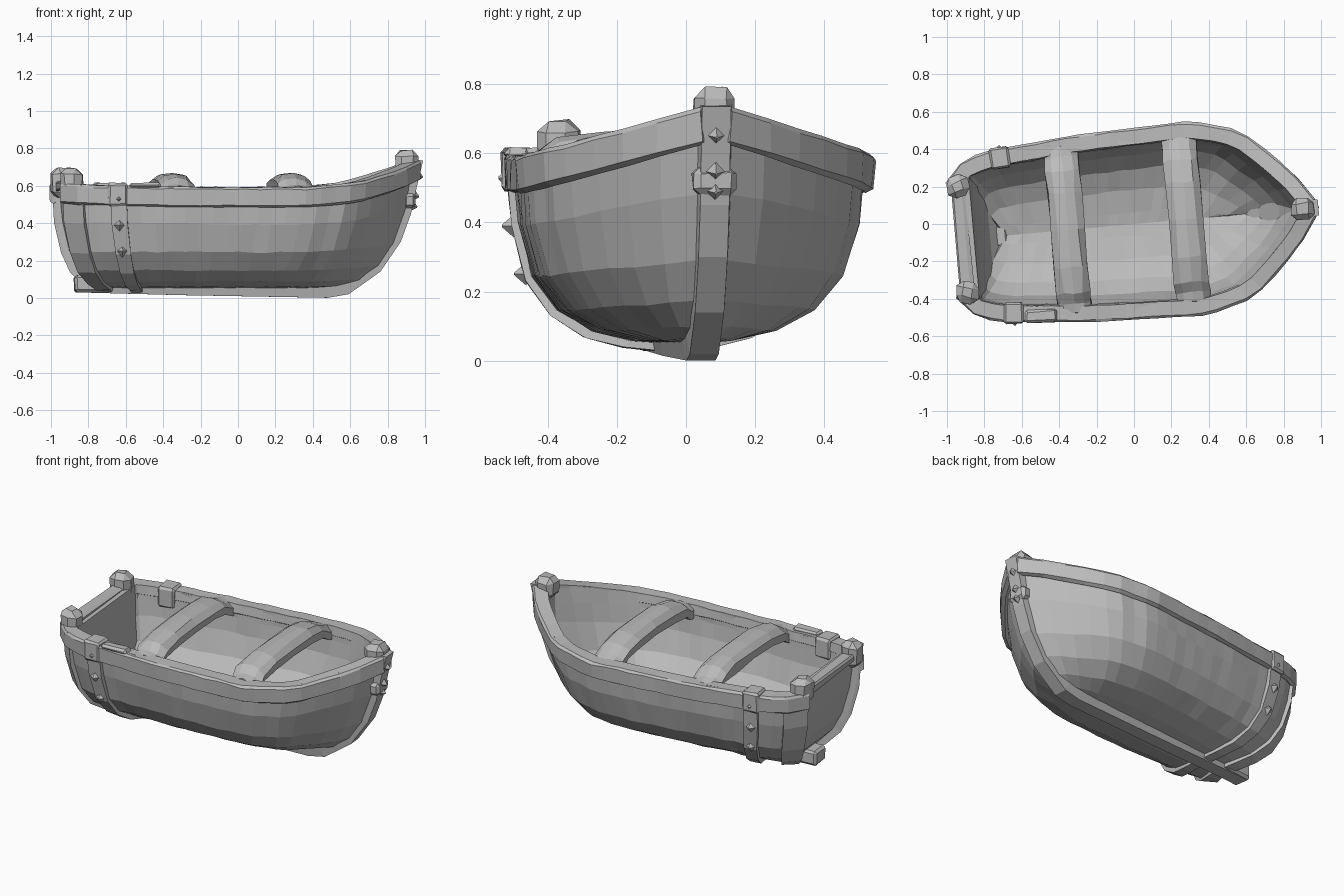
import bpy, bmesh, math, random
from mathutils import Vector, Matrix

random.seed(4)
if "Cube" in bpy.data.objects:
    bpy.data.objects.remove(bpy.data.objects["Cube"])

HEADING = 0.09  # the boat lies slightly turned
wood = bpy.data.materials.new("weathered_grey")
wood.use_nodes = True
GREY = (0.5, 0.5, 0.5, 1)
wood.diffuse_color = GREY
wood.node_tree.nodes["Principled BSDF"].inputs["Base Color"].default_value = GREY

# Rim outline: (position along boat, half width, rim height)
STATIONS = [(0, .29, .61), (.035, .38, .605), (.1, .43, .60), (.35, .475, .59),
            (.5, .485, .59), (.685, .495, .59), (.815, .425, .615),
            (.945, .19, .685), (1, .03, .73)]
# Waterlines: (height fraction, width factor, stern x, bow x)
LEVELS = [(0, .02, -.73, .55), (.02, .25, -.76, .61), (.07, .5, -.81, .68),
          (.18, .72, -.865, .765), (.36, .88, -.91, .845),
          (.64, .97, -.945, .905), (.83, .99, -.955, .93), (1, 1, -.965, .955)]
HEIGHTS = [row[0] for row in LEVELS]


def sample(table, k):
    for a, b in zip(table, table[1:]):
        if k <= b[0]:
            f = (k - a[0]) / (b[0] - a[0])
            return [u + (v - u) * f for u, v in zip(a[1:], b[1:])]
    return table[-1][1:]


def hull_point(s, t, off=0):
    """Point on the +y half of the hull, moved outward by off."""
    w, rim = sample(STATIONS, s)
    g, stern, bow = sample(LEVELS, t)
    s0, s1 = max(0, s - .03), min(1, s + .03)
    slope = Vector(((s1 - s0) * 1.92, sample(STATIONS, s1)[0] - sample(STATIONS, s0)[0])).normalized()
    x = stern + (bow - stern) * s - slope.y * off
    y = max(0, w * g + slope.x * off)
    return Vector((x, y, .05 + (rim - .05) * t - off * (1 - t)))


def finish(name, bm, mirror=False, rough=0):
    for v in bm.verts:
        if rough and abs(v.co.y) > .01:
            v.co += Vector([random.uniform(-rough, rough) for _ in range(3)])
    bmesh.ops.recalc_face_normals(bm, faces=bm.faces)
    mesh = bpy.data.meshes.new(name)
    bm.to_mesh(mesh)
    bm.free()
    mesh.materials.append(wood)
    obj = bpy.data.objects.new(name, mesh)
    bpy.context.collection.objects.link(obj)
    obj.rotation_euler.z = HEADING
    if mirror:
        mod = obj.modifiers.new("mirror", 'MIRROR')
        mod.use_axis = (False, True, False)
        mod.use_mirror_merge = False
    return obj


def loft(name, rings, mirror=False, rough=0):
    """Skin closed rings of equal size and cap both ends."""
    bm = bmesh.new()
    rows = [[bm.verts.new(p) for p in ring] for ring in rings]
    n = len(rows[0])
    for a, b in zip(rows, rows[1:]):
        for i in range(n):
            j = (i + 1) % n
            bm.faces.new((a[i], a[j], b[j], b[i]))
    bm.faces.new(rows[0])
    bm.faces.new(rows[-1])
    return finish(name, bm, mirror, rough)


def block(name, centre, size, bevel=.02, mirror=False, turn=0, rough=.003):
    bm = bmesh.new()
    m = Matrix.Translation(centre) @ Matrix.Rotation(turn, 4, 'Z') @ Matrix.Diagonal((*size, 1))
    bmesh.ops.create_cube(bm, size=1, matrix=m)
    bmesh.ops.bevel(bm, geom=bm.edges[:], offset=bevel, segments=1, affect='EDGES')
    return finish(name, bm, mirror, rough)


def stud(name, centre, direction, mirror=False, radius=.034):
    bm = bmesh.new()
    turn = Vector(direction).to_track_quat('Z', 'Y').to_matrix().to_4x4()
    bmesh.ops.create_cone(bm, cap_ends=True, segments=4, radius1=radius, radius2=.004,
                          depth=.035, matrix=Matrix.Translation(centre) @ turn)
    return finish(name, bm, mirror)


def band(name, s0, s1, off, depth, rough=0):
    """Strip wrapping the hull from keel to rim."""
    loft(name, [[hull_point(s0, t, off), hull_point(s1, t, off),
                 hull_point(s1, t, -depth), hull_point(s0, t, -depth)] for t in HEIGHTS],
         True, rough)


# Hull shell
steps = [i / 24 for i in range(25)]
loft("hull", [[hull_point(s, t) for t in HEIGHTS] +
              [hull_point(s, t, -.06) for t in reversed(HEIGHTS)] for s in steps], True, .004)

# Gunwale with a shallow overhanging lip
rings = []
for s in steps:
    ring = []
    for off, dz in ((.0, -.105), (.022, -.095), (.026, -.01), (.015, .003), (-.06, .003), (-.068, -.05)):
        ring.append(hull_point(s, 1, off) + Vector((0, 0, dz)))
    rings.append(ring)
loft("gunwale", rings, True, .003)

# Transom
rings = []
for t in HEIGHTS:
    a, b = hull_point(.012, t, -.005), hull_point(.05, t, -.02)
    flip = Vector((1, -1, 1))
    rings.append([a, b, b * flip, a * flip])
loft("transom", rings)
block("transom_cap", (-.925, 0, .60), (.075, .56, .05), .012, rough=.008)

# Corner frames, posts and iron straps
band("stern_frame", 0, .05, .018, .05, .003)
block("stern_post", (-.92, .285, .615), (.12, .115, .16), .032, True, .25, .006)
band("side_strap", .125, .17, .022, .02, .002)
strap_top = hull_point(.147, 1)
block("strap_cap", strap_top + Vector((0, -.022, -.045)), (.105, .115, .125), .012, True, .06)
for t in (.88, .64, .4):
    stud("strap_stud", hull_point(.147, t, .03), (0, 1, 0), True)
block("rim_patch", (-.54, -.445, .60), (.17, .07, .03), .012, turn=-.04)

# Keel and stem swept along the centreline
path = [((-.86, .03), (-.86, .09)), ((-.3, .015), (-.3, .08)), ((.48, .001), (.46, .08)),
        ((.59, .02), (.55, .1)), ((.76, .14), (.67, .2)), ((.87, .3), (.78, .35)),
        ((.925, .45), (.85, .5)), ((.955, .59), (.87, .65)), ((.99, .735), (.88, .745))]
rings = []
for (ox, oz), (ix, iz) in path:
    rings.append([(ox, -.042, oz), (ox, .042, oz), (ix, .055, iz), (ix, -.055, iz)])
loft("keel_and_stem", rings)
block("keel_heel", (-.78, 0, .075), (.2, .12, .092), .014)
block("stem_head", (.905, 0, .725), (.12, .12, .13), .03, rough=.005)
block("stem_bracket", (.915, 0, .52), (.07, .125, .08), .018)
for x, z in ((.975, .65), (.955, .545), (.945, .49)):
    stud("stem_stud", (x, 0, z), (1, 0, -.25))

# Arched bench seats
section = [(-.088, -.085), (-.092, -.035), (-.055, -.006), (0, 0), (.055, -.008), (.092, -.04), (.088, -.085)]
arch = [(-.445, .595), (-.39, .605), (-.34, .64), (-.2, .662), (0, .668),
        (.2, .662), (.32, .645), (.39, .61), (.445, .595)]
for name, cx in (("rear_seat", -.355), ("front_seat", .28)):
    loft(name, [[(cx + dx, y, top + dz) for dx, dz in section] for y, top in arch], rough=.007)
